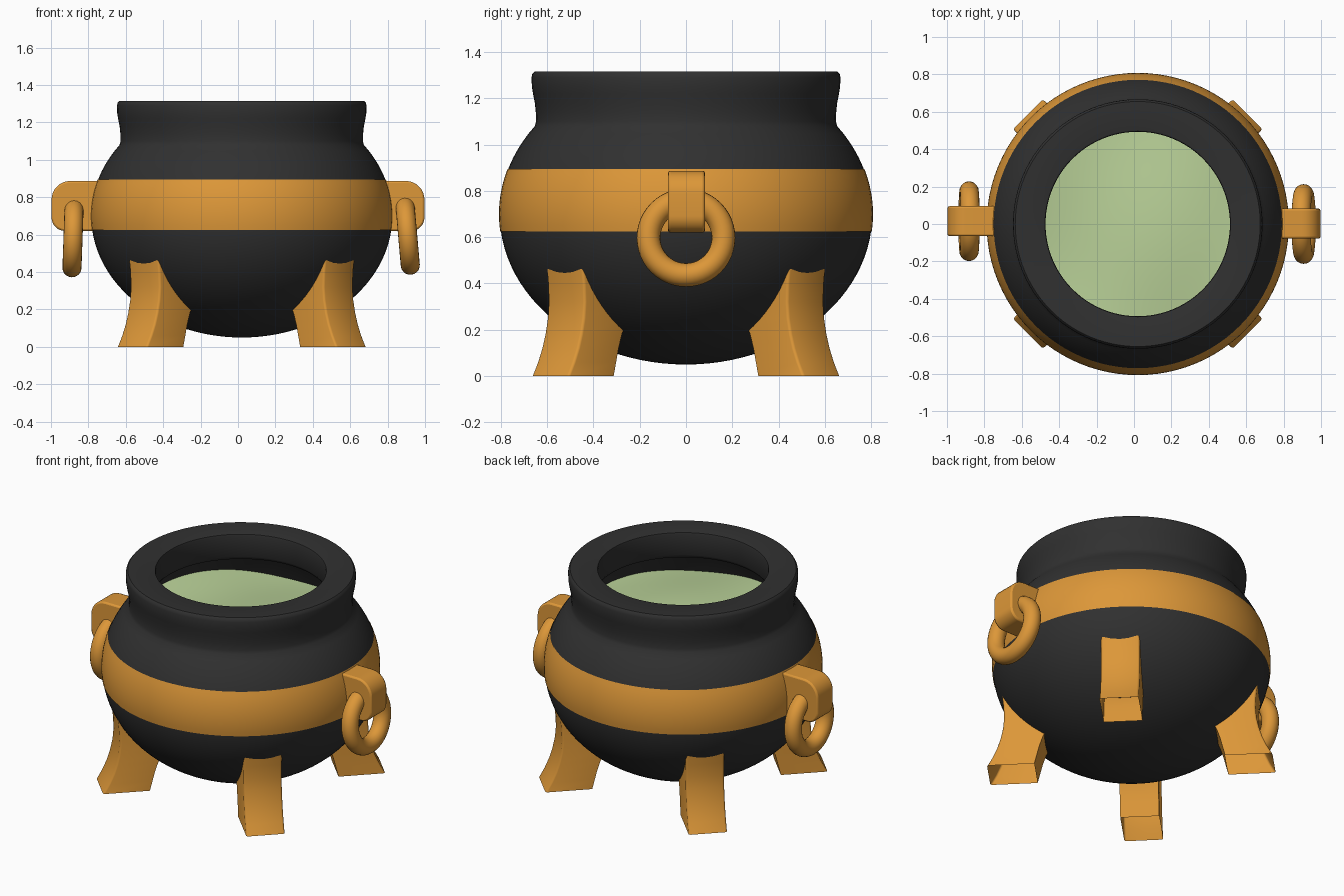
import bpy, bmesh, math
from mathutils import Matrix, Vector

if "Cube" in bpy.data.objects:
    bpy.data.objects.remove(bpy.data.objects["Cube"])

CX = 0.02                       # pot axis
A, B, CZ = 0.805, 0.65, 0.70    # bowl ellipsoid radii and centre height


def material(name, rgb):
    m = bpy.data.materials.new(name)
    m.diffuse_color = (*rgb, 1)
    m.use_nodes = True
    m.node_tree.nodes["Principled BSDF"].inputs["Base Color"].default_value = m.diffuse_color
    return m


IRON = material("iron", (0.03, 0.03, 0.03))
BRONZE = material("bronze", (0.72, 0.31, 0.04))
BREW = material("brew", (0.48, 0.63, 0.31))


def finish(name, bm, mat, loc=(0, 0, 0), angle=35):
    bmesh.ops.recalc_face_normals(bm, faces=bm.faces)
    me = bpy.data.meshes.new(name)
    bm.to_mesh(me)
    bm.free()
    me.materials.append(mat)
    ob = bpy.data.objects.new(name, me)
    bpy.context.collection.objects.link(ob)
    ob.location = loc
    bpy.ops.object.select_all(action='DESELECT')
    ob.select_set(True)
    bpy.context.view_layer.objects.active = ob
    bpy.ops.object.shade_smooth_by_angle(angle=math.radians(angle))
    return ob


def lathe(name, profile, mat, steps=96):
    bm = bmesh.new()
    vs = [bm.verts.new((r, 0, z)) for r, z in profile]
    es = [bm.edges.new(p) for p in zip(vs, vs[1:])]
    bmesh.ops.spin(bm, geom=vs + es, cent=(0, 0, 0), axis=(0, 0, 1),
                   angle=math.tau, steps=steps)
    bmesh.ops.remove_doubles(bm, verts=bm.verts, dist=1e-4)
    return finish(name, bm, mat, (CX, 0, 0))


def bowl_arc(z0, z1, n, grow=0.0):
    a0, a1 = (math.asin(max(-1, (z - CZ) / B)) for z in (z0, z1))
    angs = [a0 + (a1 - a0) * i / n for i in range(n + 1)]
    return [((A + grow) * math.cos(a), CZ + B * math.sin(a)) for a in angs]


# Pot body: bowl, flared neck, thick rim and inner wall
lathe("pot_body", bowl_arc(0.05, 1.08, 36) + [
    (0.648, 1.10), (0.649, 1.14), (0.653, 1.18), (0.661, 1.22), (0.666, 1.25),
    (0.667, 1.29), (0.664, 1.305), (0.655, 1.315), (0.505, 1.315),
    (0.496, 1.312), (0.493, 1.30), (0.493, 1.17), (0.505, 1.15),
    (0.57, 1.12), (0.61, 1.05), (0.64, 0.98)], IRON)

# Bronze band flush around the bowl
lathe("band", bowl_arc(0.625, 0.895, 10, 0.003), BRONZE)

# Gently rippled brew surface
bm = bmesh.new()
bmesh.ops.create_grid(bm, x_segments=40, y_segments=40, size=1)
for v in bm.verts:
    x, y = v.co.x, v.co.y
    u, w = x * math.sqrt(1 - y * y / 2) * 0.62, y * math.sqrt(1 - x * x / 2) * 0.62
    v.co = (u, w, 0.014 * math.sin(6 * u - 3 * w + 0.6) + 0.01 * math.cos(5 * w + 3 * u))
finish("brew_surface", bm, BREW, (CX, 0, 1.025), 60)

# Curved legs, open underneath, sunk into the bowl: (z, inner, outer radius)
LEG = [(0, 0.555, 0.83), (0.06, 0.54, 0.797), (0.12, 0.525, 0.771),
       (0.18, 0.505, 0.752), (0.25, 0.47, 0.737), (0.32, 0.45, 0.731),
       (0.40, 0.45, 0.735), (0.50, 0.45, 0.747)]
W, C = 0.113, 0.012
for i, label in enumerate(("back_right", "back_left", "front_left", "front_right")):
    bm = bmesh.new()
    rot = Matrix.Rotation(math.radians(45 + 90 * i), 4, 'Z')
    rings = []
    for z, a, b in LEG:
        pts = [(a, -W), (b - C, -W), (b - C * 0.3, -W + C * 0.3), (b, -W + C),
               (b, W - C), (b - C * 0.3, W - C * 0.3), (b - C, W), (a, W)]
        rings.append([bm.verts.new(rot @ Vector((r, t, z))) for r, t in pts])
    for lo, hi in zip(rings, rings[1:]):
        for k in range(8):
            bm.faces.new((lo[k], lo[(k + 1) % 8], hi[(k + 1) % 8], hi[k]))
    finish(label + "_leg", bm, BRONZE, (CX, 0, 0), 50)


def arc(cx, cz, r, a0, a1, n=8):
    return [(cx + r * math.cos(math.radians(a0 + (a1 - a0) * i / n)),
             cz + r * math.sin(math.radians(a0 + (a1 - a0) * i / n)))
            for i in range(n + 1)]


# Handle brackets with rounded outer ends
def bracket(name, side, y):
    pts = [(0.72, 0.62)] + arc(0.925, 0.692, 0.072, -90, 0) \
        + arc(0.897, 0.787, 0.10, 0, 90) + [(0.72, 0.887)]
    bm = bmesh.new()
    f = bm.faces.new([bm.verts.new((side * x, y - 0.08, z)) for x, z in pts])
    ext = bmesh.ops.extrude_face_region(bm, geom=[f])["geom"]
    bmesh.ops.translate(bm, vec=(0, 0.16, 0),
                        verts=[g for g in ext if isinstance(g, bmesh.types.BMVert)])
    ob = finish(name, bm, BRONZE)
    bev = ob.modifiers.new("soft_edges", 'BEVEL')
    bev.width, bev.segments, bev.limit_method = 0.01, 2, 'ANGLE'
    bev.angle_limit = math.radians(40)


# Hanging rings
def ring(name, loc, tilt):
    bpy.ops.mesh.primitive_torus_add(
        major_radius=0.162, minor_radius=0.051, major_segments=48,
        minor_segments=20, location=loc, rotation=(0, math.radians(90 + tilt), 0))
    ob = bpy.context.object
    ob.name = name
    ob.data.materials.append(BRONZE)
    bpy.ops.object.shade_smooth()


bracket("right_bracket", 1, 0.002)
bracket("left_bracket", -1, 0.015)
ring("right_ring", (0.907, 0, 0.598), -5)
ring("left_ring", (-0.882, 0.015, 0.585), 2)
